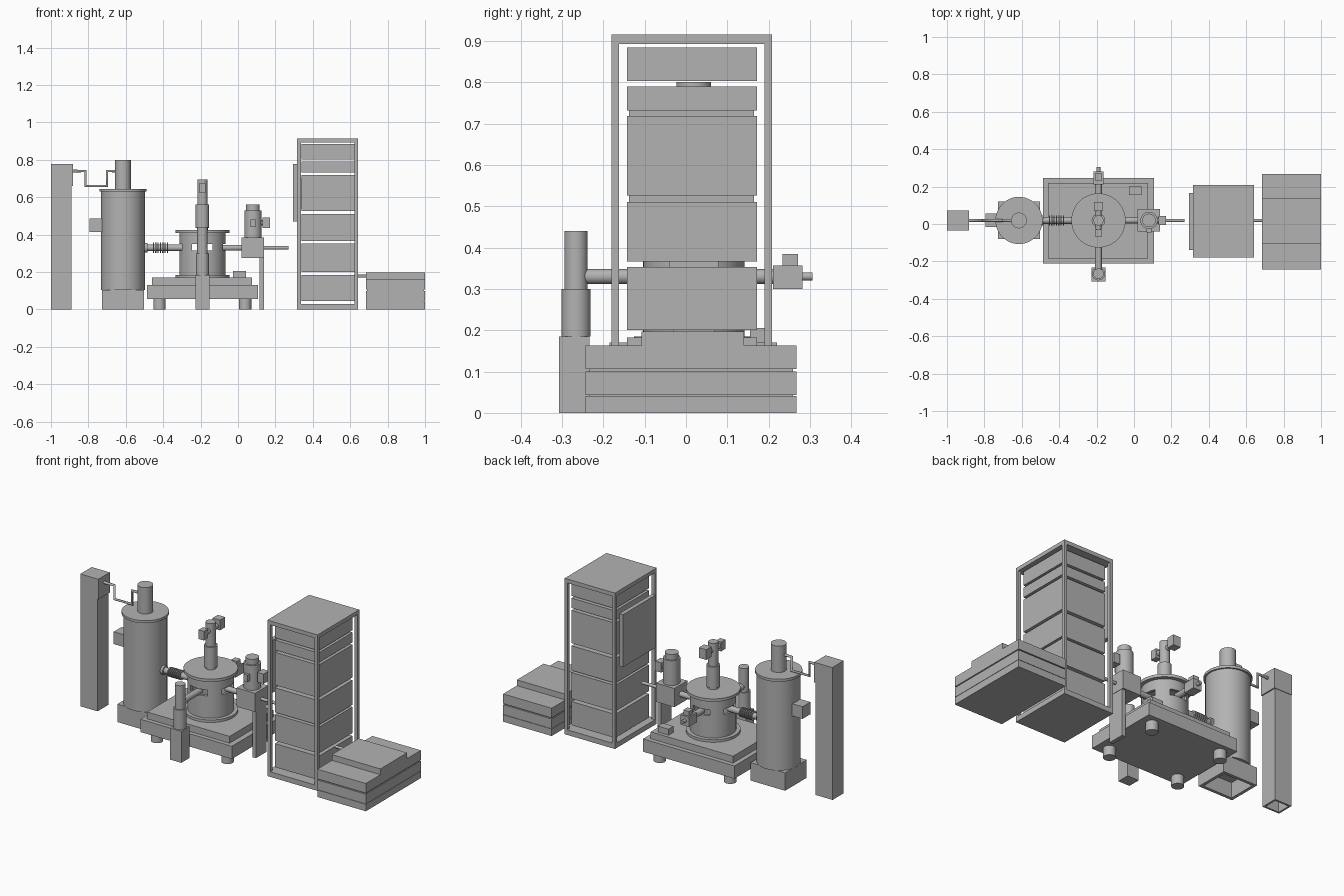
import bpy, bmesh
from mathutils import Matrix, Vector

cube = bpy.data.objects.get("Cube")
if cube:
    bpy.data.objects.remove(cube, do_unlink=True)

grey = bpy.data.materials.new("plain grey")
grey.use_nodes = True
tone = (0.45, 0.45, 0.45, 1)
grey.diffuse_color = tone
grey.node_tree.nodes["Principled BSDF"].inputs["Base Color"].default_value = tone

YC = 0.019  # depth of the shared centre line
meshes = []


def finish(name, bm):
    bmesh.ops.recalc_face_normals(bm, faces=bm.faces)
    mesh = bpy.data.meshes.new(name)
    bm.to_mesh(mesh)
    bm.free()
    mesh.materials.append(grey)
    ob = bpy.data.objects.new(name, mesh)
    bpy.context.collection.objects.link(ob)
    meshes.append(ob)
    return ob


def box(name, x, y, z, hollow=None):
    """Box from ranges; hollow = (wall, depth) opens it from below."""
    bm = bmesh.new()
    size = [r[1] - r[0] for r in (x, y, z)]
    mid = [(r[1] + r[0]) / 2 for r in (x, y, z)]
    bmesh.ops.create_cube(bm, size=1, matrix=Matrix.Translation(mid) @ Matrix.Diagonal((*size, 1)))
    if hollow:
        bottom = min(bm.faces, key=lambda f: f.calc_center_median().z)
        bmesh.ops.inset_individual(bm, faces=[bottom], thickness=hollow[0])
        top = bmesh.ops.extrude_discrete_faces(bm, faces=[bottom])["faces"][0]
        bmesh.ops.translate(bm, verts=top.verts, vec=(0, 0, hollow[1]))
    return finish(name, bm)


def rod(name, start, end, radius, sides=48):
    bm = bmesh.new()
    a, b = Vector(start), Vector(end)
    turn = (b - a).to_track_quat('Z', 'Y').to_matrix().to_4x4()
    bmesh.ops.create_cone(bm, cap_ends=True, segments=sides, radius1=radius, radius2=radius,
                          depth=(b - a).length, matrix=Matrix.Translation((a + b) / 2) @ turn)
    return finish(name, bm)


def post(name, x, y, z, radius):
    return rod(name, (x, y, z[0]), (x, y, z[1]), radius)


def around(c, half):
    return (c - half, c + half)


# Left column and bent feed pipe
box("supply_column", (-1, -0.89), around(YC, 0.05), (0, 0.66), (0.015, 0.6))
box("supply_column_head", (-1, -0.883), around(YC, 0.053), (0.66, 0.778))
path = [(-0.89, 0.74), (-0.815, 0.74), (-0.815, 0.66), (-0.7, 0.66), (-0.7, 0.74), (-0.62, 0.74)]
curve = bpy.data.curves.new("feed_pipe", 'CURVE')
curve.dimensions = '3D'
curve.bevel_depth = 0.008
spline = curve.splines.new('POLY')
spline.points.add(len(path) - 1)
for p, (x, z) in zip(spline.points, path):
    p.co = (x, YC, z, 1)
curve.materials.append(grey)
bpy.context.collection.objects.link(bpy.data.objects.new("feed_pipe", curve))

# Tall tank
TX = -0.615
box("tank_base", around(TX, 0.112), around(YC, 0.1), (0, 0.105), (0.025, 0.09))
post("tank_body", TX, YC, (0.105, 0.63), 0.117)
post("tank_flange", TX, YC, (0.63, 0.645), 0.126)
post("tank_neck", TX, YC, (0.645, 0.8), 0.042)
box("tank_side_box", (-0.795, -0.72), around(YC, 0.036), (0.415, 0.487))

# Table on four feet
box("table_lower", (-0.487, 0.107), (-0.21, 0.246), (0.055, 0.13))
box("table_upper", (-0.46, 0.075), (-0.185, 0.22), (0.13, 0.17))
box("table_switch_box", (-0.027, 0.043), (0.155, 0.2), (0.17, 0.205))
for x in (-0.42, 0.038):
    for y in around(YC, 0.17):
        post("table_foot", x, y, (0, 0.055), 0.033)

# Hollow chamber with a window on each side
CX, PZ = -0.19, 0.33
chamber = post("chamber_body", CX, YC, (0.175, 0.415), 0.123)
cutters = [post("bore_cutter", CX, YC, (0.2, 0.4), 0.108),
           box("window_cutter_x", around(CX, 0.2), around(YC, 0.055), (0.315, 0.35)),
           box("window_cutter_y", around(CX, 0.055), around(YC, 0.2), (0.315, 0.35))]
for cutter in cutters:
    mod = chamber.modifiers.new("cut", 'BOOLEAN')
    mod.operation = 'DIFFERENCE'
    mod.solver = 'EXACT'
    mod.object = cutter
bpy.context.view_layer.objects.active = chamber
for mod in list(chamber.modifiers):
    bpy.ops.object.modifier_apply(modifier=mod.name)
for cutter in cutters:
    meshes.remove(cutter)
    bpy.data.objects.remove(cutter, do_unlink=True)
post("chamber_lower_flange", CX, YC, (0.17, 0.185), 0.145)
post("chamber_lid", CX, YC, (0.408, 0.425), 0.145)

# Column on the chamber lid
post("lid_collar", CX, YC, (0.42, 0.44), 0.03)
post("lid_column", CX, YC, (0.435, 0.56), 0.036)
post("lid_upper_column", CX, YC, (0.56, 0.695), 0.027)
rod("lid_valve_arm", (CX, -0.04, 0.65), (CX, 0.09, 0.65), 0.015)
box("lid_front_box", around(CX, 0.017), (-0.07, -0.03), (0.622, 0.676))
box("lid_back_box", around(CX, 0.024), (0.07, 0.118), (0.63, 0.69))

# Front stand and its port
box("front_stand_base", around(CX, 0.037), (-0.307, -0.233), (0, 0.185))
post("front_stand_lower", CX, -0.266, (0.185, 0.3), 0.035)
post("front_stand_upper", CX, -0.266, (0.3, 0.44), 0.028)
rod("front_port", (CX, -0.26, PZ), (CX, -0.08, PZ), 0.018)

# Back port and valve
rod("back_port", (CX, 0.12, PZ), (CX, 0.22, PZ), 0.018)
box("back_valve", around(CX, 0.027), (0.21, 0.282), (0.3, 0.357))
box("back_valve_box", around(CX, 0.018), (0.233, 0.271), (0.357, 0.384))
rod("back_valve_nub", (CX, 0.28, PZ), (CX, 0.306, PZ), 0.01)

# Left port with bellows rings
rod("left_port", (-0.51, YC, PZ), (-0.29, YC, PZ), 0.018)
rod("left_port_flange", (-0.505, YC, PZ), (-0.485, YC, PZ), 0.026)
for i in range(7):
    x = -0.455 + i * 0.0125
    rod("bellows_ring", (x, YC, PZ), (x + 0.006, YC, PZ), 0.027, 32)

# Right port with pump
VX = 0.08
rod("right_port", (-0.09, YC, PZ), (0.03, YC, PZ), 0.016)
box("pump_block", around(VX, 0.06), around(YC, 0.06), (0.275, 0.385))
post("pump_body", VX, YC, (0.385, 0.53), 0.046)
post("pump_cap", VX, YC, (0.53, 0.562), 0.036)
box("pump_front_box", around(VX, 0.014), (-0.045, -0.02), (0.44, 0.48))
rod("pump_arm", (VX, YC, 0.463), (0.14, YC, 0.463), 0.015)
box("pump_side_box", (0.13, 0.17), around(YC, 0.025), (0.435, 0.492))
box("pump_leg", (0.115, 0.138), around(YC, 0.05), (0, 0.275))
rod("outlet_pipe", (0.13, YC, PZ), (0.27, YC, PZ), 0.009)

# Equipment rack
RX, RY = (0.316, 0.642), (-0.18, 0.208)
box("rack_floor", RX, RY, (0, 0.03))
box("rack_roof", RX, RY, (0.892, 0.915))
for x in ((0.316, 0.336), (0.624, 0.642)):
    for y in ((-0.18, -0.162), (0.19, 0.208)):
        box("rack_post", x, y, (0.03, 0.892))
levels = [(0.045, 0.183), (0.2, 0.353), (0.366, 0.51), (0.526, 0.718), (0.732, 0.79), (0.803, 0.884)]
for z in levels:
    box("rack_unit", (0.34, 0.623), (-0.143, 0.172), z)
box("rack_side_panel", (0.293, 0.317), (-0.138, 0.165), (0.47, 0.778))
box("rack_panel_mount", (0.31, 0.345), (-0.1, 0.13), (0.54, 0.7))

# Stacked cabinet beside the rack
SX, SY = (0.685, 1), (-0.243, 0.267)
box("cabinet_bottom", SX, SY, (0, 0.041))
box("cabinet_middle", SX, SY, (0.043, 0.1))
box("cabinet_spacer", (0.69, 0.995), (-0.235, 0.259), (0.04, 0.108))
box("cabinet_upper", SX, SY, (0.106, 0.163))
box("cabinet_top", SX, (-0.108, 0.14), (0.163, 0.197))
rod("cabinet_link", (0.62, YC, 0.178), (0.7, YC, 0.178), 0.008)

# Smooth round parts, keep edges sharp
bpy.ops.object.select_all(action='DESELECT')
for ob in meshes:
    ob.select_set(True)
bpy.context.view_layer.objects.active = meshes[0]
bpy.ops.object.shade_smooth_by_angle()
